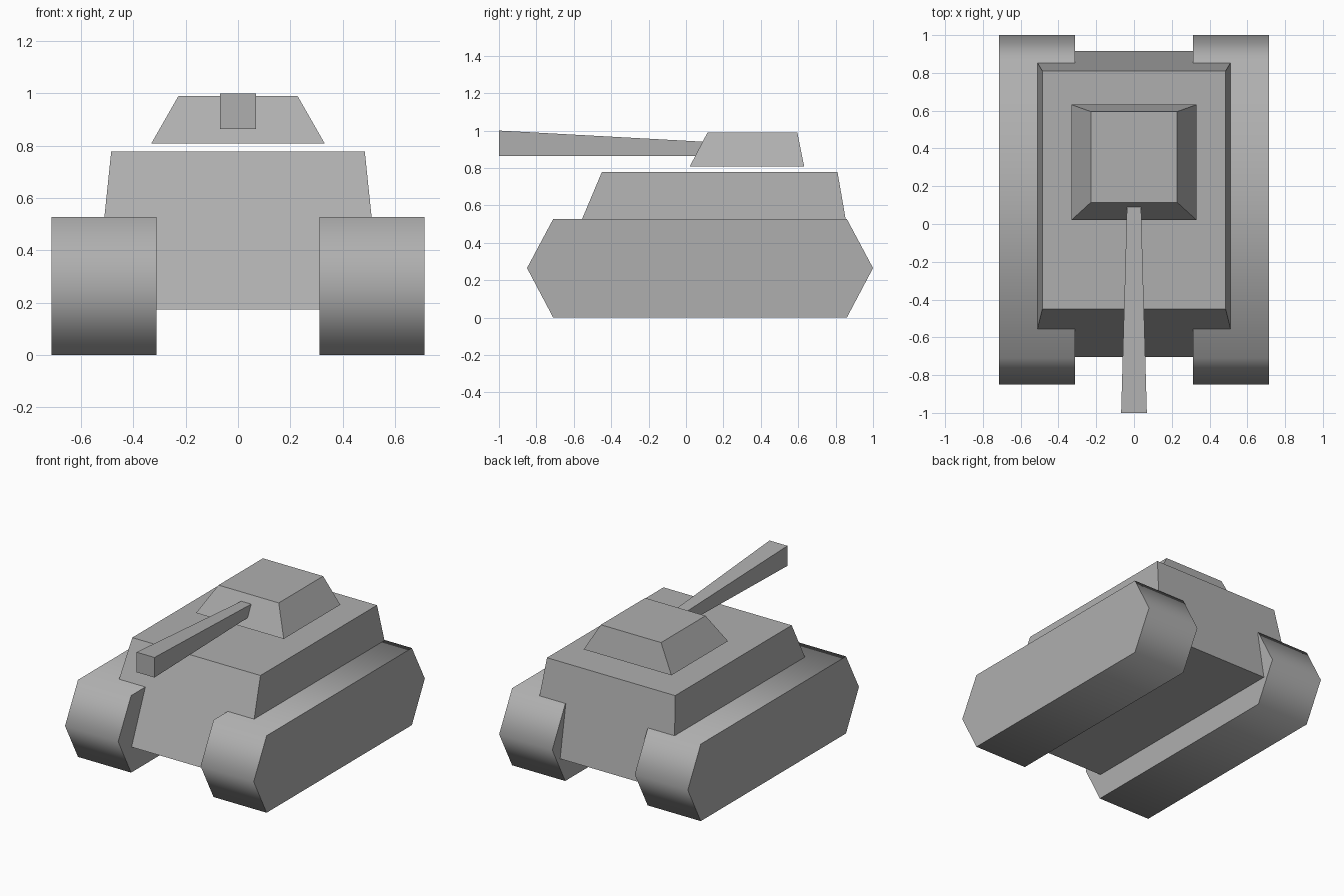
import bpy, bmesh, math

if "Cube" in bpy.data.objects:
    bpy.data.objects.remove(bpy.data.objects["Cube"])

# Mid-grey paint shared by every part
grey = bpy.data.materials.new("grey_paint")
grey.diffuse_color = (0.43, 0.43, 0.43, 1)
grey.use_nodes = True
grey.node_tree.nodes["Principled BSDF"].inputs["Base Color"].default_value = grey.diffuse_color


def loft(name, start, end):
    """Solid between two matching rings of points."""
    bm = bmesh.new()
    a = [bm.verts.new(p) for p in start]
    b = [bm.verts.new(p) for p in end]
    n = len(a)
    bm.faces.new(a)
    bm.faces.new(b)
    for i in range(n):
        j = (i + 1) % n
        bm.faces.new((a[i], a[j], b[j], b[i]))
    bmesh.ops.recalc_face_normals(bm, faces=bm.faces)
    mesh = bpy.data.meshes.new(name)
    bm.to_mesh(mesh)
    bm.free()
    mesh.materials.append(grey)
    obj = bpy.data.objects.new(name, mesh)
    bpy.context.collection.objects.link(obj)
    return obj


def flat_rect(hx, y0, y1, z):
    return [(-hx, y0, z), (hx, y0, z), (hx, y1, z), (-hx, y1, z)]


def upright_rect(hx, z0, z1, y):
    return [(-hx, y, z0), (hx, y, z0), (hx, y, z1), (-hx, y, z1)]


# Hull: tapered block running down between the tracks
loft("hull", flat_rect(0.548, -0.705, 0.915, 0.173),
     flat_rect(0.485, -0.45, 0.81, 0.778))

# Turret: floats slightly above the hull
loft("turret", flat_rect(0.332, 0.02, 0.632, 0.808),
     flat_rect(0.228, 0.115, 0.595, 0.99))

# Gun barrel: flares toward the muzzle, level underside
loft("gun_barrel", upright_rect(0.068, 0.863, 1.0, -1.0),
     upright_rect(0.036, 0.863, 0.938, 0.14))

# Tracks: six-sided profile, smooth tread, mirrored across x
profile = [(-0.71, 0), (0.86, 0), (1.0, 0.265),
           (0.86, 0.527), (-0.71, 0.527), (-0.85, 0.265)]
tracks = loft("tracks", [(0.312, y, z) for y, z in profile],
              [(0.714, y, z) for y, z in profile])
tracks.modifiers.new("mirror", 'MIRROR')
bpy.context.view_layer.objects.active = tracks
tracks.select_set(True)
bpy.ops.object.shade_smooth_by_angle(angle=math.radians(75))
